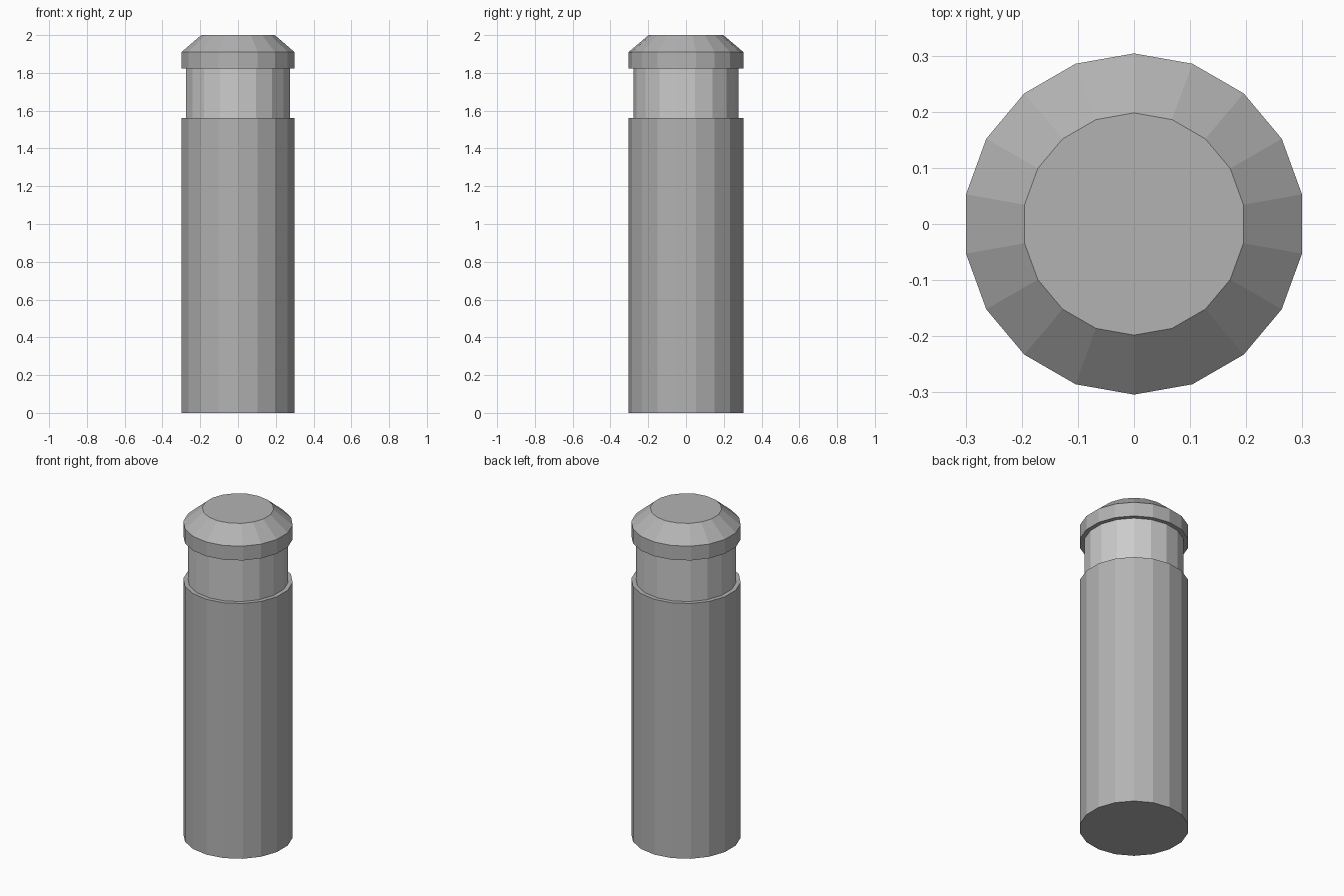
import bpy, bmesh
from math import radians, cos, sin

if "Cube" in bpy.data.objects:
    bpy.data.objects.remove(bpy.data.objects["Cube"])

SIDES = 18
# Radius and height up the peg: base, shaft top, groove, collar, bevelled tip
PROFILE = [(0.304, 0), (0.304, 1.56), (0.279, 1.56), (0.279, 1.823),
           (0.304, 1.823), (0.304, 1.91), (0.198, 2.0)]
GROOVE_BAND = 2


def grey(name, value):
    mat = bpy.data.materials.new(name)
    mat.diffuse_color = (value, value, value, 1)
    mat.use_nodes = True
    mat.node_tree.nodes["Principled BSDF"].inputs["Base Color"].default_value = mat.diffuse_color
    return mat


# Turned peg: one closed flat-faced shell
bm = bmesh.new()
rings = []
for r, z in PROFILE:
    angles = [radians(90 + 360 * i / SIDES) for i in range(SIDES)]
    rings.append([bm.verts.new((r * cos(a), r * sin(a), z)) for a in angles])

for band, (low, high) in enumerate(zip(rings, rings[1:])):
    for i in range(SIDES):
        j = (i + 1) % SIDES
        face = bm.faces.new((low[i], low[j], high[j], high[i]))
        face.material_index = 1 if band == GROOVE_BAND else 0

# Flat bottom and tip
bm.faces.new(rings[0][::-1])
bm.faces.new(rings[-1])
bmesh.ops.recalc_face_normals(bm, faces=bm.faces)

mesh = bpy.data.meshes.new("grooved_peg")
bm.to_mesh(mesh)
bm.free()

# Darker shaft and cap, lighter groove
mesh.materials.append(grey("dark_grey", 0.45))
mesh.materials.append(grey("light_grey", 0.8))
peg = bpy.data.objects.new("grooved_peg", mesh)
bpy.context.collection.objects.link(peg)
